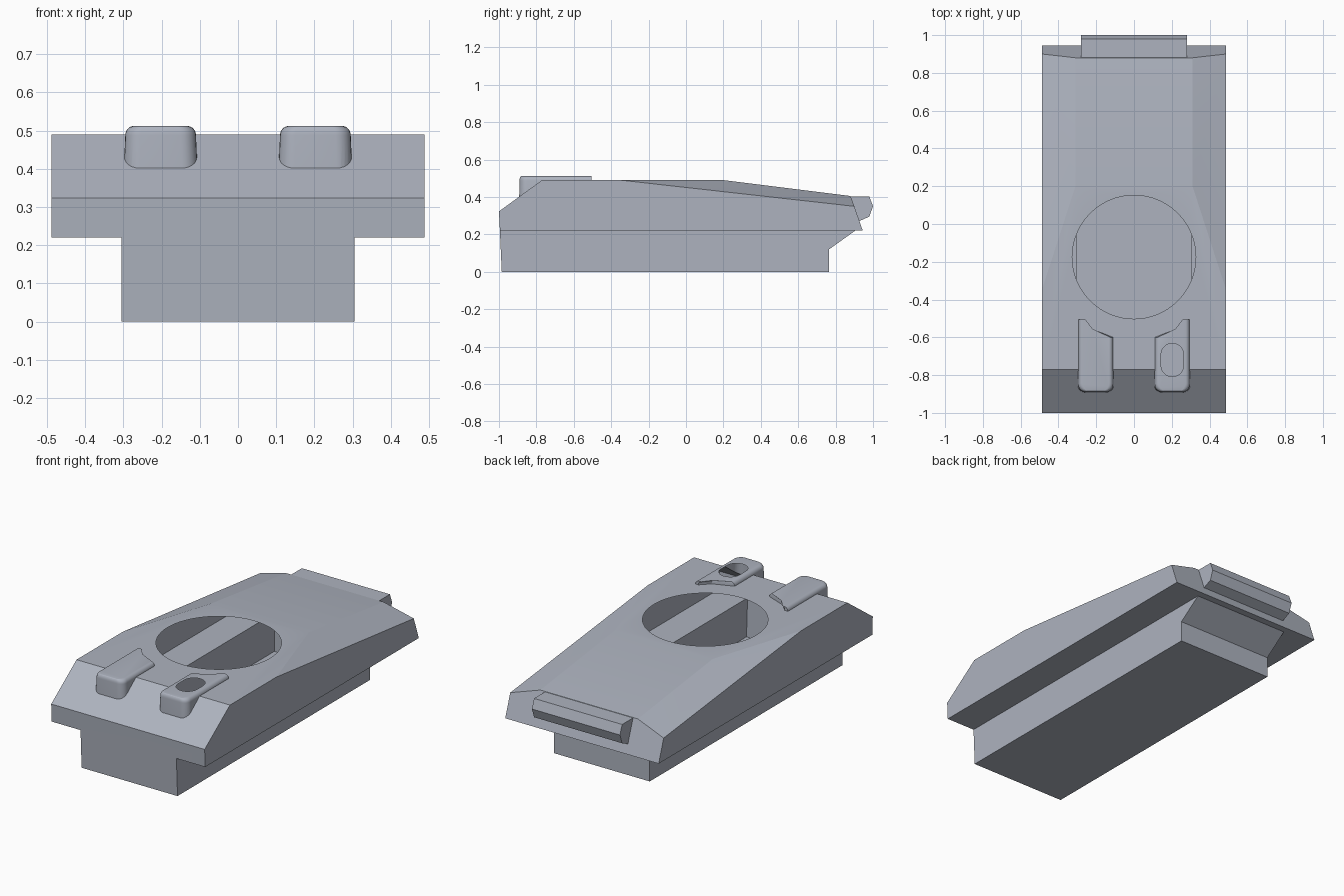
import bpy, bmesh
from math import sin, cos, pi, radians, hypot

cube = bpy.data.objects.get("Cube")
if cube:
    bpy.data.objects.remove(cube, do_unlink=True)

paint = bpy.data.materials.new("grey blue paint")
paint.use_nodes = True
colour = (0.42, 0.45, 0.52, 1)
paint.diffuse_color = colour
paint.node_tree.nodes["Principled BSDF"].inputs["Base Color"].default_value = colour


def make_object(name, bm):
    bmesh.ops.recalc_face_normals(bm, faces=bm.faces)
    mesh = bpy.data.meshes.new(name)
    bm.to_mesh(mesh)
    bm.free()
    mesh.materials.append(paint)
    obj = bpy.data.objects.new(name, mesh)
    bpy.context.collection.objects.link(obj)
    return obj


def loft(name, rings):
    """Closed solid through rings that have equal point counts."""
    bm = bmesh.new()
    loops = [[bm.verts.new(p) for p in ring] for ring in rings]
    for a, b in zip(loops, loops[1:]):
        for i in range(len(a)):
            j = (i + 1) % len(a)
            bm.faces.new((a[i], a[j], b[j], b[i]))
    bm.faces.new(loops[0][::-1])
    bm.faces.new(loops[-1])
    return make_object(name, bm)


def side_profile(name, half_width, profile):
    return loft(name, [[(x, y, z) for y, z in profile]
                       for x in (-half_width, half_width)])


def shade(obj):
    bpy.ops.object.select_all(action='DESELECT')
    obj.select_set(True)
    bpy.context.view_layer.objects.active = obj
    bpy.ops.object.shade_smooth_by_angle(angle=radians(16))


# Upper hull: sloped nose, flat roof, rear deck with tapering shoulders
W = 0.488
corners = [(W, -0.995, 0.22), (W, -1, 0.323), (W, -0.77, 0.49),
           (W, -0.35, 0.49), (0.31, 0.2, 0.49), (0.31, 0.88, 0.405),
           (W, 0.9, 0.35), (W, 0.945, 0.22)]
bm = bmesh.new()
for x, y, z in corners:
    for side in (1, -1):
        bm.verts.new((x * side, y, z))
bmesh.ops.convex_hull(bm, input=bm.verts)
bmesh.ops.dissolve_limit(bm, angle_limit=radians(1), verts=bm.verts, edges=bm.edges)
hull = make_object("hull", bm)

# Lower hull between the tracks
lower = side_profile("lower_hull", 0.305, [
    (-0.985, 0), (0.765, 0), (0.765, 0.12), (0.905, 0.22),
    (0.8, 0.27), (-0.9, 0.27), (-0.995, 0.22)])


# Raised hoods over the two front crew seats
def hood_outline():
    pts = []
    for cx, cy, start in ((0.15, -0.85, pi), (0.255, -0.85, 1.5 * pi)):
        for k in range(7):
            a = start + k * pi / 12
            pts.append((cx + 0.04 * cos(a), cy + 0.04 * sin(a)))
    return pts + [(0.295, -0.505), (0.275, -0.505), (0.225, -0.555), (0.11, -0.6)]


def make_hood(name, side):
    levels = [(-0.004, 0.39)]
    for k in range(7):
        a = k * pi / 12
        levels.append((0.022 * (1 - cos(a)), 0.488 + 0.024 * sin(a)))
    rings = []
    for inset, z in levels:
        sx = 1 - inset / 0.09
        rings.append([(side * (0.2025 + (x - 0.2025) * sx),
                       y + (inset * 0.5 if y < -0.8 else 0), z)
                      for x, y in hood_outline()])
    return loft(name, rings)


hoods = [make_hood("left_hood", 1), make_hood("right_hood", -1)]

# Cutters for the turret ring and the oblong hatch
RING_Y, RING_R = -0.175, 0.327
ring = [(RING_R * cos(k * pi / 32), RING_Y + RING_R * sin(k * pi / 32))
        for k in range(64)]
HATCH_X, HATCH_Y, HATCH_R, HATCH_L = 0.203, -0.72, 0.06, 0.028
hatch = []
for k in range(26):
    a = (k if k < 13 else k - 1) * pi / 12
    shift = HATCH_L if k < 13 else -HATCH_L
    hatch.append((HATCH_X + HATCH_R * cos(a), HATCH_Y + shift + HATCH_R * sin(a)))


def make_cutter(name, outline):
    obj = loft(name, [[(x, y, z) for x, y in outline] for z in (0.33, 0.6)])
    obj.hide_render = True
    return obj


cutters = [make_cutter("ring_cutter", ring), make_cutter("hatch_cutter", hatch)]

# Join the solids and cut the openings
for part in [lower] + hoods + cutters:
    mod = hull.modifiers.new(part.name, 'BOOLEAN')
    mod.object = part
    mod.solver = 'EXACT'
    mod.operation = 'DIFFERENCE' if part in cutters else 'UNION'
graph = bpy.context.evaluated_depsgraph_get()
result = bpy.data.meshes.new_from_object(hull.evaluated_get(graph))
hull.modifiers.clear()
hull.data = result
for part in [lower] + hoods + cutters:
    bpy.data.objects.remove(part, do_unlink=True)


# Remove the pit walls and floors so the openings lead into the hollow hull
def in_ring(p):
    return hypot(p.x, p.y - RING_Y) < RING_R + 0.001


def in_hatch(p):
    dy = max(abs(p.y - HATCH_Y) - HATCH_L, 0)
    return hypot(p.x - HATCH_X, dy) < HATCH_R + 0.001


bm = bmesh.new()
bm.from_mesh(result)
pit = [f for f in bm.faces if f.calc_center_median().z > 0.3
       and any(all(test(v.co) for v in f.verts) for test in (in_ring, in_hatch))]
bmesh.ops.delete(bm, geom=pit, context='FACES')
bm.to_mesh(result)
bm.free()
shade(hull)

# Faceted overhang across the tail
tail = side_profile("rear_overhang", 0.28, [
    (0.875, 0.403), (0.98, 0.403), (1, 0.35), (0.98, 0.295), (0.92, 0.268)])
shade(tail)
